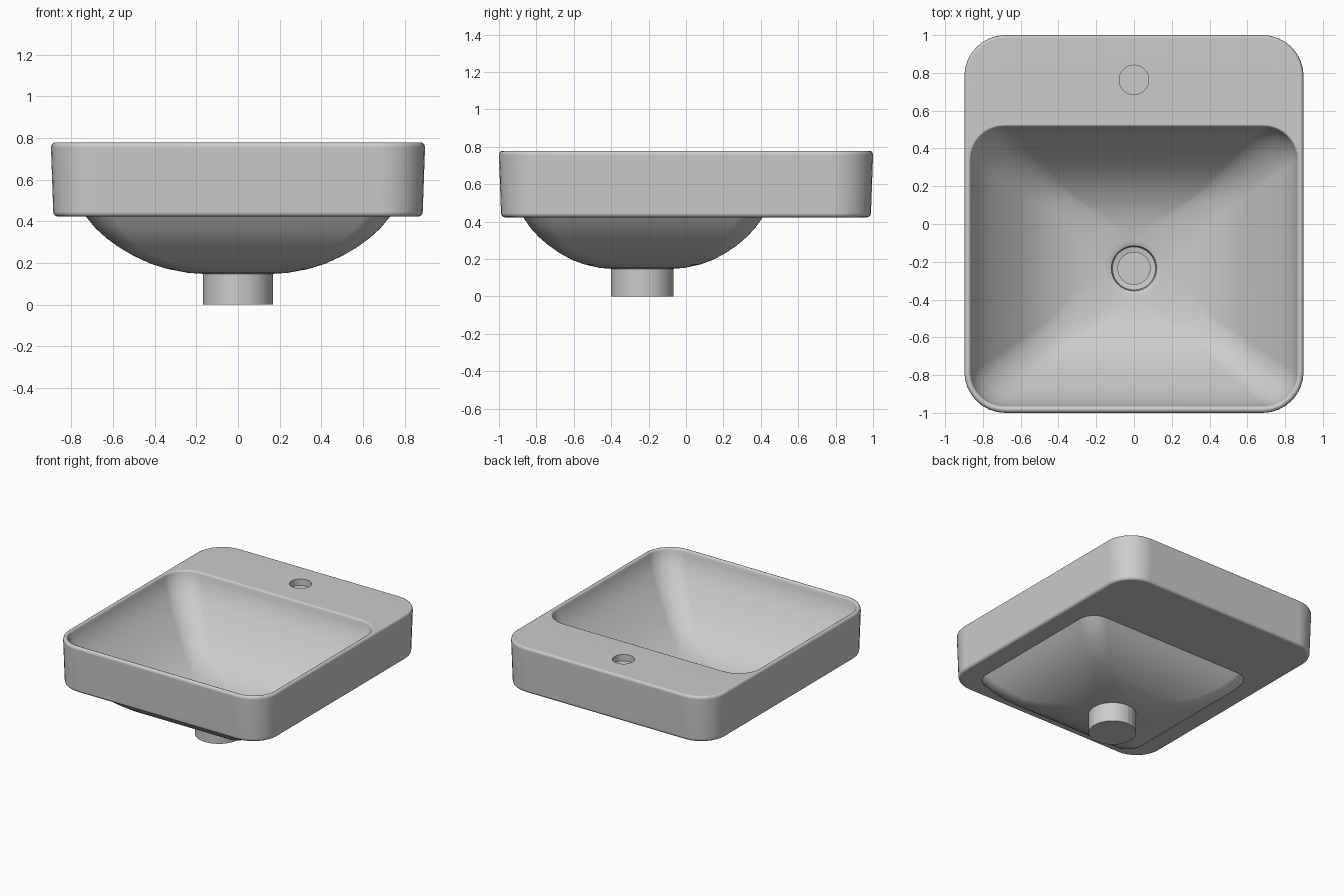
import bpy, bmesh
from math import sin, cos, pi

if "Cube" in bpy.data.objects:
    bpy.data.objects.remove(bpy.data.objects["Cube"])

N = 8           # segments per rounded corner
DRAIN_Y = -0.235


def rounded_rect(hx, hy, r, cy, z):
    """Rounded rectangle loop; becomes a circle when hx = hy = r."""
    pts = []
    for q, (sx, sy) in enumerate([(1, 1), (-1, 1), (-1, -1), (1, -1)]):
        for i in range(N + 1):
            a = (q + i / N) * pi / 2
            # tiny shrink keeps neighbouring corner points distinct on circles
            rr = r * 0.995
            pts.append((sx * (hx - rr) + rr * cos(a), cy + sy * (hy - rr) + rr * sin(a), z))
    return pts


def bowl_ring(h, z, h0, top, top_r):
    """Blend from a round drain (radius h0) to a rectangular top (hx, hy, cy)."""
    t = (h - h0) / (top[0] - h0)
    hy = h0 + t * (top[1] - h0)
    cy = DRAIN_Y + t * (top[2] - DRAIN_Y)
    s = max(0, 1 - (h - h0) / 0.3)              # roundness close to the drain
    r = s * min(h, hy) + (1 - s) * top_r * (0.4 + 0.6 * t)
    return rounded_rect(h, hy, r, cy, z)


def circle(r, z):
    return rounded_rect(r, r, r, DRAIN_Y, z)


rings = [circle(0.167, 0.0), circle(0.167, 0.148)]

# underside of the bowl
for h, z in [(0.24, .153), (0.34, .172), (0.42, .197), (0.5, .234), (0.57, .275),
             (0.63, .318), (0.685, .368), (0.73, .423)]:
    rings.append(bowl_ring(h, z, 0.167, (0.73, 0.64, -0.23), 0.13))

# outer body: flat underside, tapered wall, softened edges
for hx, z in [(0.866, .423), (0.876, .426), (0.884, .434), (0.887, .446),
              (0.898, .755), (0.896, .766), (0.891, .774), (0.883, .778)]:
    rings.append(rounded_rect(hx, hx + 0.102, 0.22 - (0.9 - hx), 0, z))

# rim of the opening
for d, z in [(0, .778), (.008, .774), (.013, .765), (.017, .745)]:
    rings.append(rounded_rect(0.876 - d, 0.752 - d, 0.19 - d, -0.225, z))

# inside of the basin
for h, z in [(0.845, .70), (0.81, .635), (0.76, .572), (0.71, .513), (0.66, .463),
             (0.6, .402), (0.52, .338), (0.43, .287), (0.324, .248), (0.23, .23),
             (0.15, .224), (0.12, .212)]:
    rings.append(bowl_ring(h, z, 0.117, (0.861, 0.737, -0.225), 0.177))

# drain recess with a ledge
rings += [circle(0.114, .18), circle(0.085, .175), circle(0.085, .12)]

bm = bmesh.new()
loops = [[bm.verts.new(p) for p in ring] for ring in rings]
for a, b in zip(loops, loops[1:]):
    n = len(a)
    for i in range(n):
        j = (i + 1) % n
        bm.faces.new((a[i], a[j], b[j], b[i]))
bm.faces.new(loops[0][::-1])
bm.faces.new(loops[-1])
bmesh.ops.recalc_face_normals(bm, faces=bm.faces)
mesh = bpy.data.meshes.new("basin")
bm.to_mesh(mesh)
bm.free()
basin = bpy.data.objects.new("basin", mesh)
bpy.context.collection.objects.link(basin)

# blind tap hole in the rear deck
bpy.ops.mesh.primitive_cylinder_add(vertices=32, radius=0.078, depth=0.1,
                                    location=(0, 0.763, 0.778))
cutter = bpy.context.object
cutter.name = "tap_hole_cutter"
cutter.hide_render = True
mod = basin.modifiers.new("tap_hole", 'BOOLEAN')
mod.operation = 'DIFFERENCE'
mod.solver = 'EXACT'
mod.object = cutter

bpy.ops.object.select_all(action='DESELECT')
bpy.context.view_layer.objects.active = basin
basin.select_set(True)
bpy.ops.object.modifier_apply(modifier=mod.name)
bpy.data.objects.remove(cutter)
bpy.ops.object.shade_smooth_by_angle(angle=pi / 5)

# keep the large walls flat-looking beside the soft edges
weighted = basin.modifiers.new("weighted_normals", 'WEIGHTED_NORMAL')
weighted.keep_sharp = True
